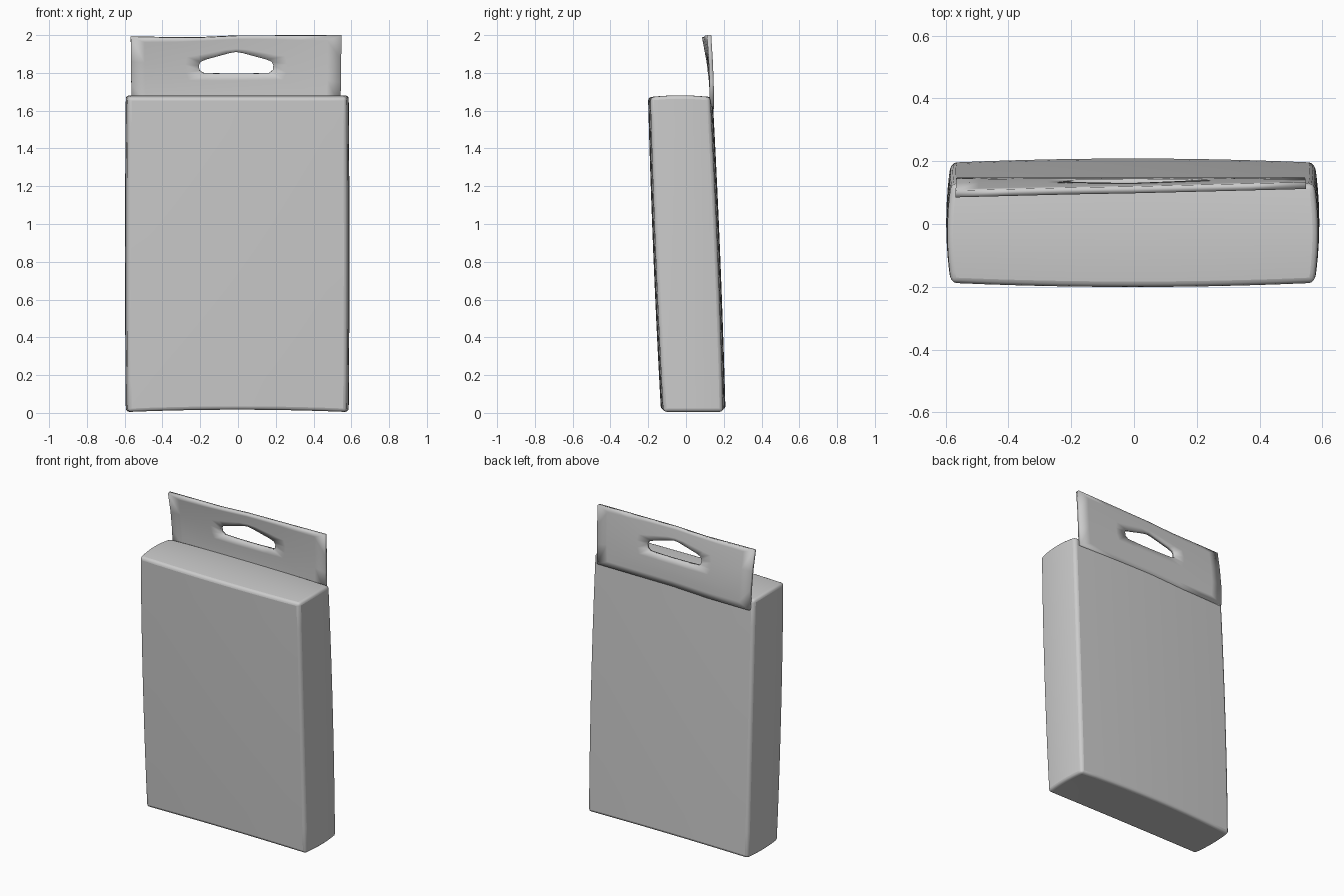
import bpy, bmesh, math
from mathutils import Vector

cube = bpy.data.objects.get("Cube")
if cube:
    bpy.data.objects.remove(cube, do_unlink=True)

grey = bpy.data.materials.new("plain_grey")
grey.use_nodes = True
COLOUR = (0.6, 0.6, 0.6, 1)
grey.diffuse_color = COLOUR
grey.node_tree.nodes["Principled BSDF"].inputs["Base Color"].default_value = COLOUR


def make_object(name, bm):
    bmesh.ops.recalc_face_normals(bm, faces=bm.faces)
    mesh = bpy.data.meshes.new(name)
    bm.to_mesh(mesh)
    bm.free()
    mesh.materials.append(grey)
    obj = bpy.data.objects.new(name, mesh)
    bpy.context.collection.objects.link(obj)
    return obj


def smooth(obj, degrees):
    bpy.ops.object.select_all(action='DESELECT')
    obj.select_set(True)
    bpy.context.view_layer.objects.active = obj
    bpy.ops.object.shade_smooth_by_angle(angle=math.radians(degrees))


# Carton: softly bulging box that leans forward towards the top
bm = bmesh.new()
bmesh.ops.create_cube(bm, size=2)
bmesh.ops.subdivide_edges(bm, edges=bm.edges, cuts=9, use_grid_fill=True)
for v in bm.verts:
    u, d, h = v.co
    bulge_u, bulge_d, bulge_h = 1 - u * u, 1 - d * d, 1 - h * h
    x = -0.004 + u * (0.578 + 0.012 * bulge_d + 0.004 * bulge_h)
    y = 0.004 - 0.034 * h + d * (0.158 + 0.013 * bulge_u + 0.006 * bulge_h)
    z = 0.838 + h * 0.833
    if h < 0:
        z += 0.012 * bulge_u * h * h
    else:
        z += 0.01 * bulge_d * h * h
    v.co = (x, y, z)
carton = make_object("carton", bm)
bevel = carton.modifiers.new("soft_edges", 'BEVEL')
bevel.width = 0.018
bevel.segments = 3
bevel.limit_method = 'ANGLE'
bevel.angle_limit = math.radians(40)
smooth(carton, 50)

# Hanging tab: rings running from the hook hole to the outer edge
half = [((0, 1.912), (0, 1.997)), ((0.035, 1.906), (0.19, 1.998)),
        ((0.16, 1.872), (0.38, 1.999)), ((0.188, 1.86), (0.558, 2.0)),
        ((0.198, 1.84), (0.556, 1.87)), ((0.194, 1.815), (0.555, 1.75)),
        ((0.175, 1.8), (0.552, 1.62)), ((0.08, 1.797), (0.25, 1.62)),
        ((0, 1.796), (0, 1.62))]
mirrored = [((-a[0], a[1]), (-b[0], b[1] - 0.01)) for a, b in half[-2:0:-1]]
loop = half + mirrored


def tab_point(p):
    """Bend the flat tab forward, more strongly on its right end."""
    x, z = p
    t = max(0, (z - 1.68) / 0.32)
    lean = 0.029 - 0.026 * x
    return (x - 0.01, 0.137 - lean * t ** 1.6, z)


bm = bmesh.new()
rings = []
for k in range(6):
    rings.append([bm.verts.new(tab_point(Vector(a).lerp(Vector(b), k / 5)))
                  for a, b in loop])
n = len(loop)
for inner, outer in zip(rings, rings[1:]):
    for i in range(n):
        j = (i + 1) % n
        bm.faces.new((inner[i], inner[j], outer[j], outer[i]))
tab = make_object("hanging_tab", bm)
thickness = tab.modifiers.new("card_thickness", 'SOLIDIFY')
thickness.thickness = 0.022
thickness.offset = 0
smooth(tab, 40)
